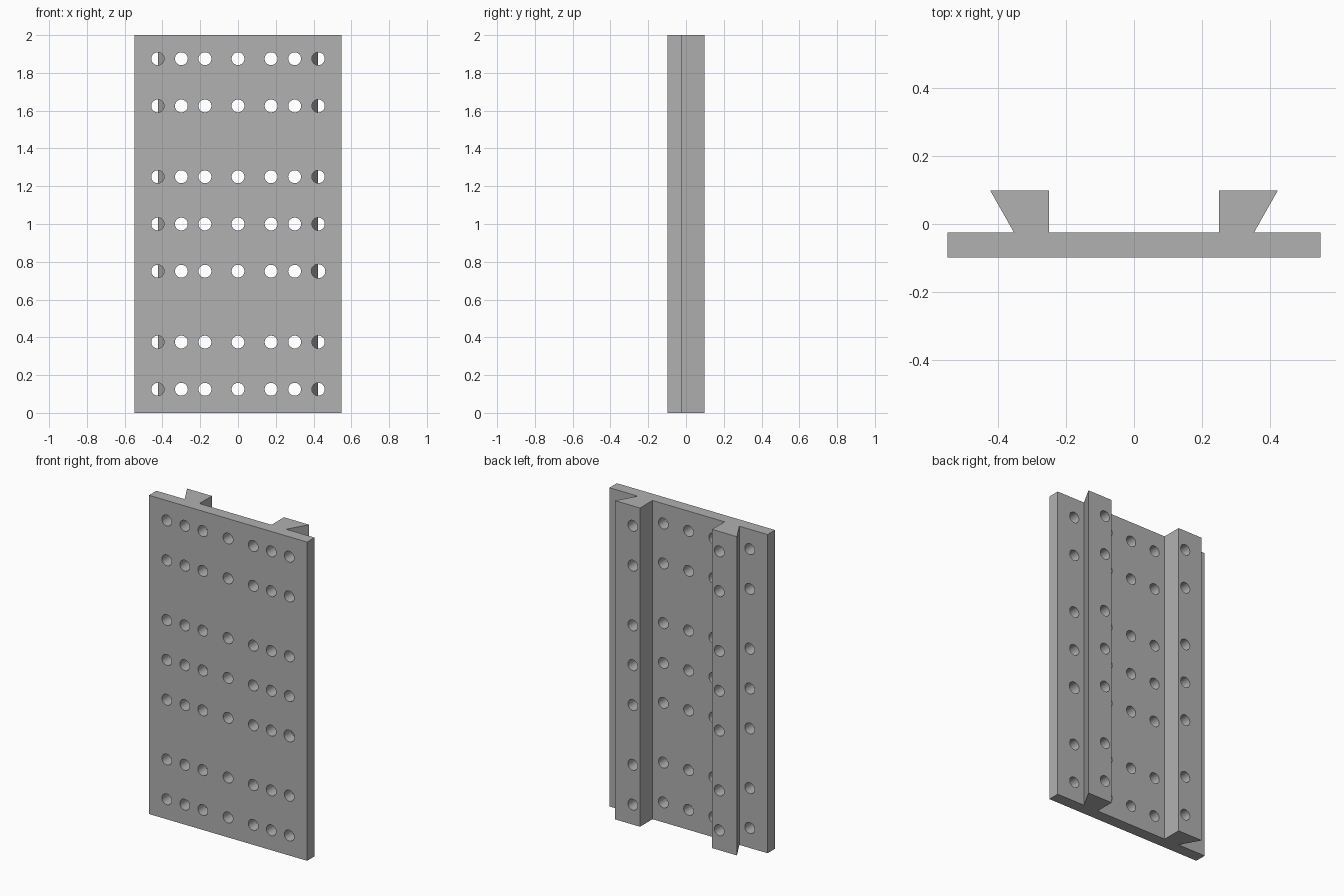
import bpy, bmesh, math
from mathutils import Matrix

cube = bpy.data.objects.get("Cube")
if cube:
    bpy.data.objects.remove(cube, do_unlink=True)

HEIGHT = 2.0
FRONT, STEP, BACK = -0.099, -0.025, 0.099   # y of plate front, plate back, rail back
HOLE_R = 0.034
ROWS = (0.125, 0.375, 0.75, 1.0, 1.25, 1.625, 1.875)
COLUMNS = (-0.425, -0.3, -0.175, 0.0, 0.175, 0.3, 0.425)

grey = bpy.data.materials.new("plain grey")
grey.use_nodes = True
color = (0.44, 0.44, 0.44, 1.0)
grey.diffuse_color = color
grey.node_tree.nodes["Principled BSDF"].inputs["Base Color"].default_value = color


def make_object(name, bm):
    bmesh.ops.recalc_face_normals(bm, faces=bm.faces)
    mesh = bpy.data.meshes.new(name)
    bm.to_mesh(mesh)
    bm.free()
    mesh.materials.append(grey)
    obj = bpy.data.objects.new(name, mesh)
    bpy.context.collection.objects.link(obj)
    return obj


# Plate with two dovetail rails, extruded from one mirrored profile
half = [(0.549, FRONT), (0.549, STEP), (0.353, STEP),
        (0.423, BACK), (0.25, BACK), (0.25, STEP)]
profile = half + [(-x, y) for x, y in reversed(half)]
bm = bmesh.new()
face = bm.faces.new([bm.verts.new((x, y, 0)) for x, y in profile])
top = bmesh.ops.extrude_face_region(bm, geom=[face])["geom"]
bmesh.ops.translate(bm, vec=(0, 0, HEIGHT),
                    verts=[v for v in top if isinstance(v, bmesh.types.BMVert)])
plate = make_object("dovetail_plate", bm)

# Drill pins: the outer columns stop short of the overhanging rails
bm = bmesh.new()
for x in COLUMNS:
    end = 0.0 if abs(x) > 0.4 else 0.2
    for z in ROWS:
        radius = 0.037 if (x > 0.4 and z == 0.75) else HOLE_R
        bmesh.ops.create_cone(
            bm, cap_ends=True, segments=32, radius1=radius, radius2=radius,
            depth=end + 0.2,
            matrix=Matrix.Translation((x, (end - 0.2) / 2, z))
            @ Matrix.Rotation(math.pi / 2, 4, 'X'))
drills = make_object("hole_cutter", bm)
drills.hide_render = True

# Cut the holes, then discard the cutter
cut = plate.modifiers.new("holes", 'BOOLEAN')
cut.operation = 'DIFFERENCE'
cut.solver = 'EXACT'
cut.object = drills
bpy.ops.object.select_all(action='DESELECT')
plate.select_set(True)
bpy.context.view_layer.objects.active = plate
bpy.ops.object.modifier_apply(modifier=cut.name)
bpy.data.objects.remove(drills, do_unlink=True)

# Round hole walls, crisp edges
bpy.ops.object.shade_smooth_by_angle(angle=math.radians(30))
